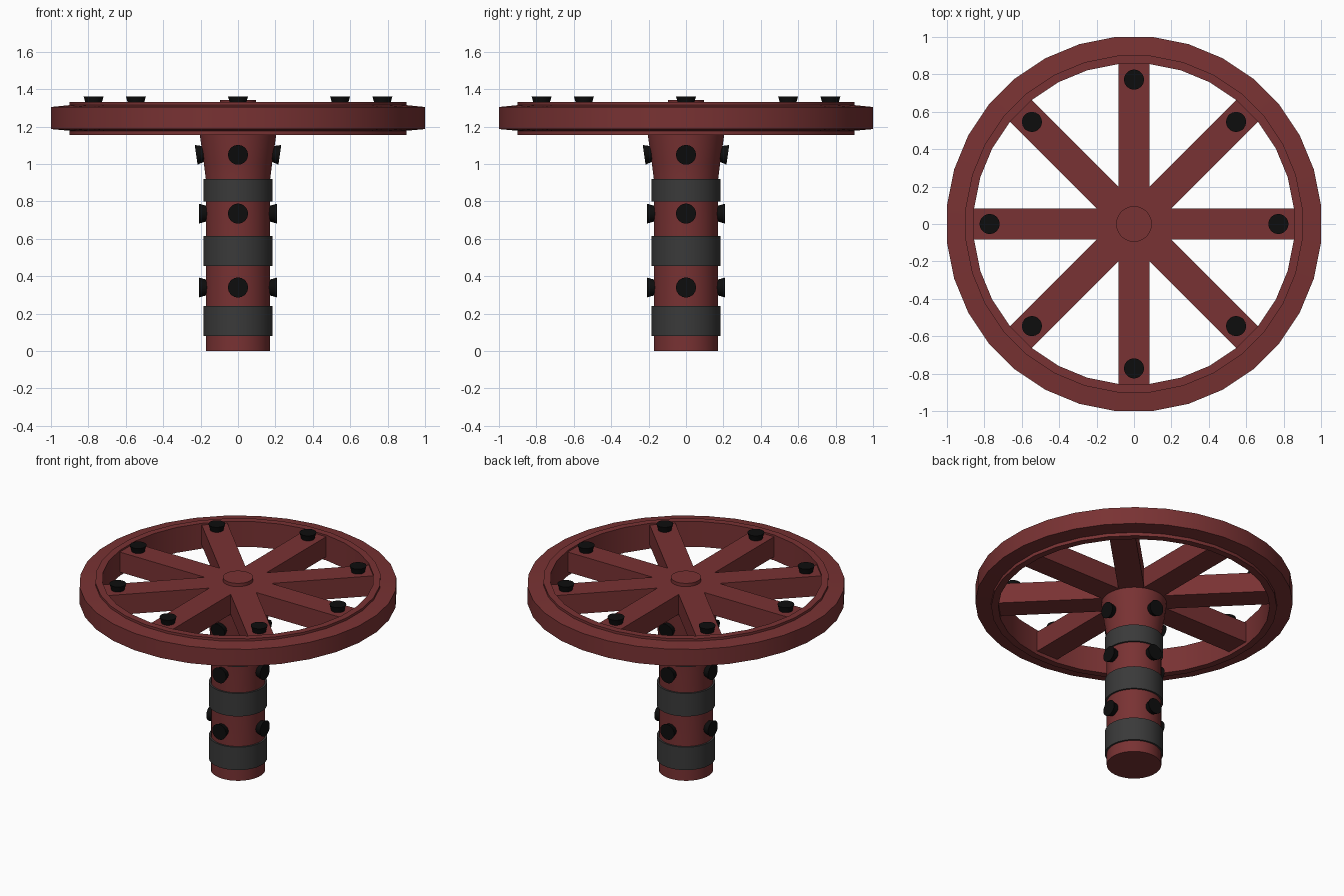
import bpy, bmesh
from math import pi, cos, sin, atan2
from mathutils import Matrix

if "Cube" in bpy.data.objects:
    bpy.data.objects.remove(bpy.data.objects["Cube"])


def material(name, rgb):
    m = bpy.data.materials.new(name)
    m.diffuse_color = (*rgb, 1)
    m.use_nodes = True
    m.node_tree.nodes["Principled BSDF"].inputs["Base Color"].default_value = m.diffuse_color
    return m


RED = material("red_paint", (0.19, 0.032, 0.033))
GREY = material("dark_band", (0.042, 0.042, 0.042))
BLACK = material("black_stud", (0.004, 0.004, 0.004))


def finish(bm, name, mat):
    bmesh.ops.recalc_face_normals(bm, faces=bm.faces)
    me = bpy.data.meshes.new(name)
    bm.to_mesh(me)
    bm.free()
    me.materials.append(mat)
    ob = bpy.data.objects.new(name, me)
    bpy.context.collection.objects.link(ob)
    bpy.ops.object.select_all(action='DESELECT')
    ob.select_set(True)
    bpy.context.view_layer.objects.active = ob
    bpy.ops.object.shade_smooth_by_angle(angle=pi / 6)
    return ob


def lathe(name, profile, mat, sides=32, ring=False, matrix=None):
    """Spin an (r, z) profile round z; a ring closes the profile, otherwise ends are capped."""
    bm = bmesh.new()
    k = 1 / cos(pi / sides)          # flats, not corners, lie on the axes
    loops = []
    for r, z in profile:
        loops.append([bm.verts.new((r * k * cos((i + .5) * 2 * pi / sides),
                                    r * k * sin((i + .5) * 2 * pi / sides), z))
                      for i in range(sides)])
    pairs = list(zip(loops, loops[1:]))
    if ring:
        pairs.append((loops[-1], loops[0]))
    else:
        bm.faces.new(loops[0])
        bm.faces.new(loops[-1])
    for a, b in pairs:
        for i in range(sides):
            j = (i + 1) % sides
            bm.faces.new((a[i], a[j], b[j], b[i]))
    ob = finish(bm, name, mat)
    if matrix:
        ob.matrix_world = matrix
    return ob


# Wheel rim with raised inner lip
lathe("wheel_rim", [(0.855, 1.155), (0.90, 1.155), (0.90, 1.178), (1.0, 1.187),
                    (1.0, 1.305), (0.90, 1.315), (0.90, 1.332), (0.855, 1.332)],
      RED, ring=True)

# Spokes: four bars crossing the full diameter
for n in range(4):
    bm = bmesh.new()
    bmesh.ops.create_cube(bm, size=1)
    bmesh.ops.scale(bm, vec=(1.72, 0.165, 0.14), verts=bm.verts)
    spoke = finish(bm, f"spoke_{n + 1}", RED)
    spoke.matrix_world = Matrix.Rotation(n * pi / 4, 4, 'Z') @ Matrix.Translation((0, 0, 1.25))

# Hub cap
lathe("hub_cap", [(0.095, 1.31), (0.095, 1.343)], RED)

# Stem, flaring under the wheel
lathe("stem", [(0.172, 0), (0.172, 0.92), (0.182, 1.0), (0.204, 1.155), (0.208, 1.20)], RED)

# Bands round the stem
for n, (lo, hi) in enumerate([(0.08, 0.24), (0.455, 0.615), (0.80, 0.92)]):
    lathe(f"band_{n + 1}", [(0.17, lo), (0.184, lo), (0.184, hi), (0.17, hi)], GREY, ring=True)

# Studs, wider at the outer face
STUD = [(0.042, -0.01), (0.043, 0.005), (0.053, 0.04)]

for n in range(8):
    r = 0.772
    a = n * pi / 4
    lathe(f"spoke_stud_{n + 1}", STUD, BLACK, 24,
          matrix=Matrix.Translation((r * cos(a), r * sin(a), 1.32)))

tilt = atan2(0.022, 0.155)
for row, (z, r, t) in enumerate([(0.34, 0.168, 0), (0.735, 0.168, 0), (1.055, 0.184, tilt)]):
    for n in range(4):
        m = (Matrix.Rotation(n * pi / 2, 4, 'Z') @ Matrix.Translation((r, 0, z))
             @ Matrix.Rotation(pi / 2 + t, 4, 'Y'))
        lathe(f"stem_stud_{row + 1}_{n + 1}", STUD, BLACK, 24, matrix=m)
